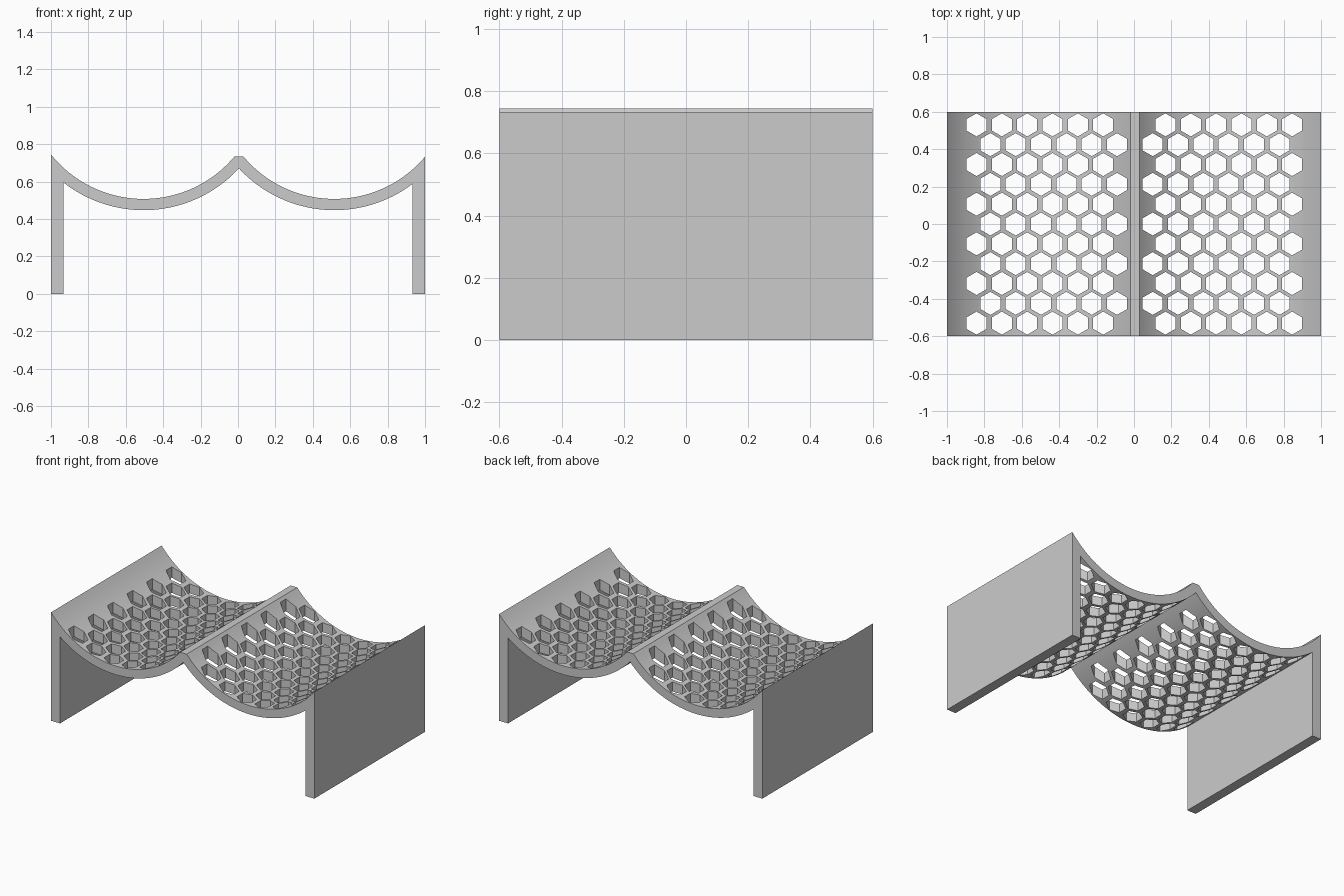
import bpy, bmesh, math

cube = bpy.data.objects.get("Cube")
if cube:
    bpy.data.objects.remove(cube, do_unlink=True)

# Overall sizes
HALF_DEPTH = 0.6
HALF_WIDTH = 1.0
WALL = 0.068
R_TOP, SHELL = 0.634, 0.06
R_UNDER = R_TOP + SHELL
AXIS_Z = 1.141
LEFT_X, RIGHT_X = -0.505, 0.515      # trough axis positions
RIDGE_X = (LEFT_X + RIGHT_X) / 2
RIDGE_HALF = 0.025
STEPS = 40

grey = bpy.data.materials.new("plain grey")
grey.use_nodes = True
grey.diffuse_color = (0.6, 0.6, 0.6, 1)
grey.node_tree.nodes["Principled BSDF"].inputs["Base Color"].default_value = (0.6, 0.6, 0.6, 1)


def arc(axis_x, radius, x_from, x_to):
    """Points of a trough arc between two x positions."""
    a = math.asin((x_from - axis_x) / radius)
    b = math.asin((x_to - axis_x) / radius)
    angles = [a + (b - a) * i / STEPS for i in range(STEPS + 1)]
    return [(axis_x + radius * math.sin(t), AXIS_Z - radius * math.cos(t)) for t in angles]


def add_prism(bm, points, offset):
    """Extrude a closed outline by an offset vector."""
    face = bm.faces.new([bm.verts.new(p) for p in points])
    out = bmesh.ops.extrude_face_region(bm, geom=[face])["geom"]
    bmesh.ops.translate(bm, vec=offset, verts=[v for v in out if isinstance(v, bmesh.types.BMVert)])


def make_object(name, bm):
    bmesh.ops.recalc_face_normals(bm, faces=bm.faces)
    mesh = bpy.data.meshes.new(name)
    bm.to_mesh(mesh)
    bm.free()
    mesh.materials.append(grey)
    obj = bpy.data.objects.new(name, mesh)
    bpy.context.collection.objects.link(obj)
    return obj


# Two troughs and two side walls in one extruded outline
inner = HALF_WIDTH - WALL
profile = [(-HALF_WIDTH, 0)]
profile += arc(LEFT_X, R_TOP, -HALF_WIDTH, RIDGE_X - RIDGE_HALF)
profile += arc(RIGHT_X, R_TOP, RIDGE_X + RIDGE_HALF, HALF_WIDTH)
profile += [(HALF_WIDTH, 0), (inner, 0)]
profile += arc(RIGHT_X, R_UNDER, inner, RIDGE_X)
profile += arc(LEFT_X, R_UNDER, RIDGE_X, -inner)[1:]
profile += [(-inner, 0)]
bm = bmesh.new()
add_prism(bm, [(x, -HALF_DEPTH, z) for x, z in profile], (0, 2 * HALF_DEPTH, 0))
body = make_object("double_trough_stand", bm)

# Staggered hexagonal holes, cut straight down
PITCH_X, PITCH_Y, HEX_R = 0.1355, 0.106, 0.0617
bm = bmesh.new()
for first, stagger in ((-0.842, 0.074), (0.168, -0.068)):
    for row in range(-5, 6):
        cy = row * PITCH_Y
        for col in range(6):
            cx = first + col * PITCH_X + (stagger if row % 2 == 0 else 0)
            ring = [(cx + HEX_R * math.sin(k * math.pi / 3),
                     cy + HEX_R * math.cos(k * math.pi / 3), 0.3) for k in range(6)]
            add_prism(bm, ring, (0, 0, 0.7))
cutter = make_object("hole_cutter", bm)
cutter.hide_render = True

cut = body.modifiers.new("holes", "BOOLEAN")
cut.operation = "DIFFERENCE"
cut.solver = "EXACT"
cut.object = cutter

# Bake the holes, then smooth the curved surfaces
bpy.context.view_layer.update()
baked = bpy.data.meshes.new_from_object(body.evaluated_get(bpy.context.evaluated_depsgraph_get()))
body.modifiers.clear()
body.data = baked
bpy.data.objects.remove(cutter, do_unlink=True)

for obj in bpy.context.selected_objects:
    obj.select_set(False)
body.select_set(True)
bpy.context.view_layer.objects.active = body
bpy.ops.object.shade_smooth_by_angle(angle=math.radians(25))
